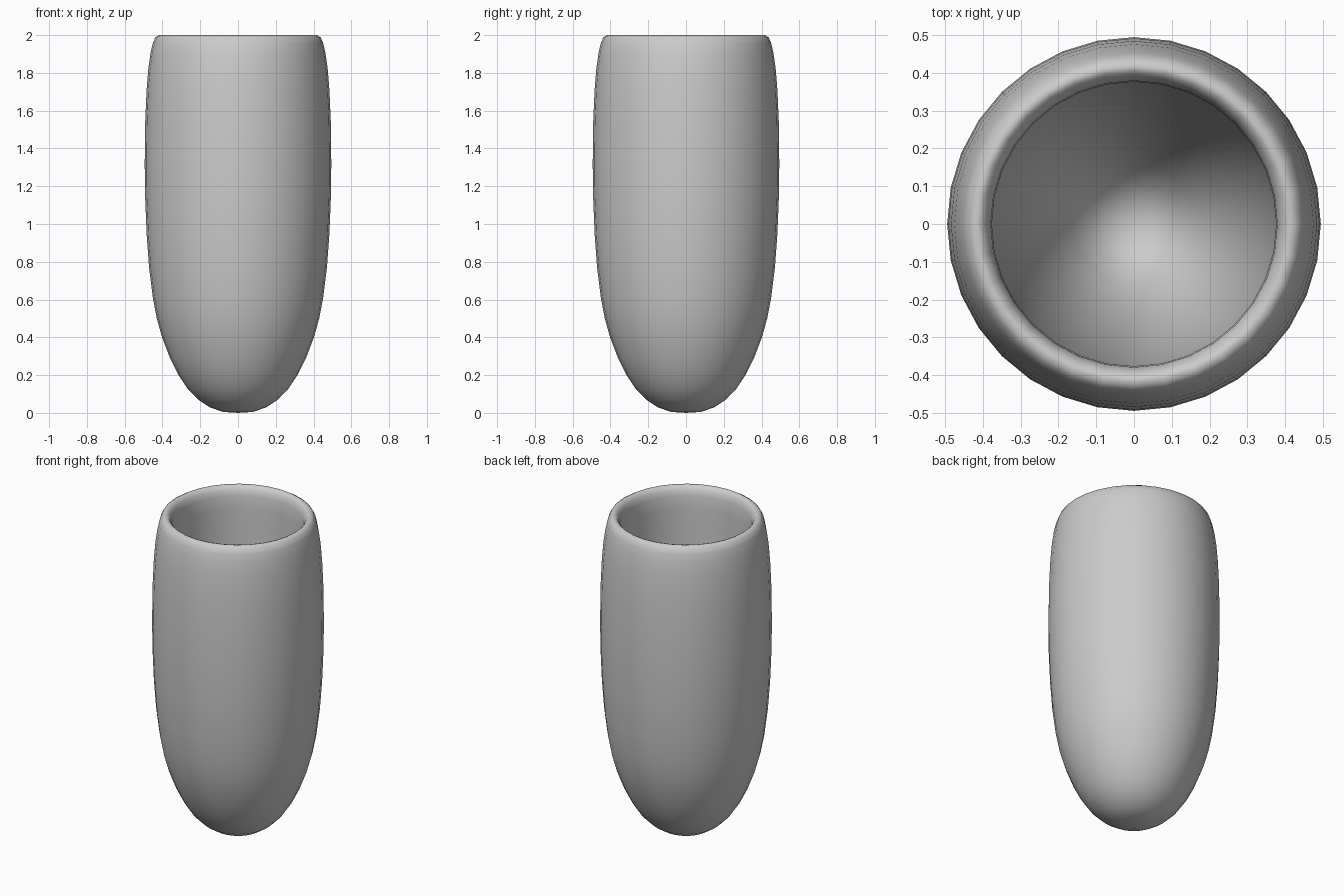
import bpy, bmesh, math

if "Cube" in bpy.data.objects:
    bpy.data.objects.remove(bpy.data.objects["Cube"])

SIDES = 32

# Half profile of the cup (radius, height): outside from the base up, over the rim, down the inside
outer = [(0.08, 0.005), (0.15, 0.03), (0.21, 0.07), (0.265, 0.125), (0.315, 0.2),
         (0.36, 0.29), (0.402, 0.4), (0.43, 0.5), (0.451, 0.61), (0.471, 0.77),
         (0.484, 0.95), (0.492, 1.15), (0.494, 1.32), (0.491, 1.55), (0.484, 1.71),
         (0.475, 1.82), (0.464, 1.9), (0.452, 1.955), (0.438, 1.988)]
rim = [(0.418, 2.0), (0.403, 1.995), (0.388, 1.975)]
inner = [(0.379, 1.94), (0.376, 1.86), (0.377, 1.72), (0.375, 1.55), (0.369, 1.35),
         (0.357, 1.12), (0.337, 0.9), (0.307, 0.7), (0.267, 0.52), (0.217, 0.37),
         (0.16, 0.255), (0.11, 0.19), (0.06, 0.157)]


def lathe(name, base_z, profile, floor_z):
    """Revolve a profile around z and close both ends with a fan."""
    bm = bmesh.new()
    rings = [[bm.verts.new((r * math.cos(2 * math.pi * i / SIDES),
                            r * math.sin(2 * math.pi * i / SIDES), z))
              for i in range(SIDES)] for r, z in profile]
    base = bm.verts.new((0, 0, base_z))
    floor = bm.verts.new((0, 0, floor_z))
    for i in range(SIDES):
        j = (i + 1) % SIDES
        for a, b in zip(rings, rings[1:]):
            bm.faces.new((a[i], a[j], b[j], b[i]))
        bm.faces.new((base, rings[0][j], rings[0][i]))
        bm.faces.new((floor, rings[-1][i], rings[-1][j]))
    bmesh.ops.recalc_face_normals(bm, faces=bm.faces[:])
    for f in bm.faces:
        f.smooth = True
    mesh = bpy.data.meshes.new(name)
    bm.to_mesh(mesh)
    bm.free()
    obj = bpy.data.objects.new(name, mesh)
    bpy.context.collection.objects.link(obj)
    return obj


# Round-bottomed hollow cup
lathe("cup", 0.0, outer + rim + inner, 0.145)
